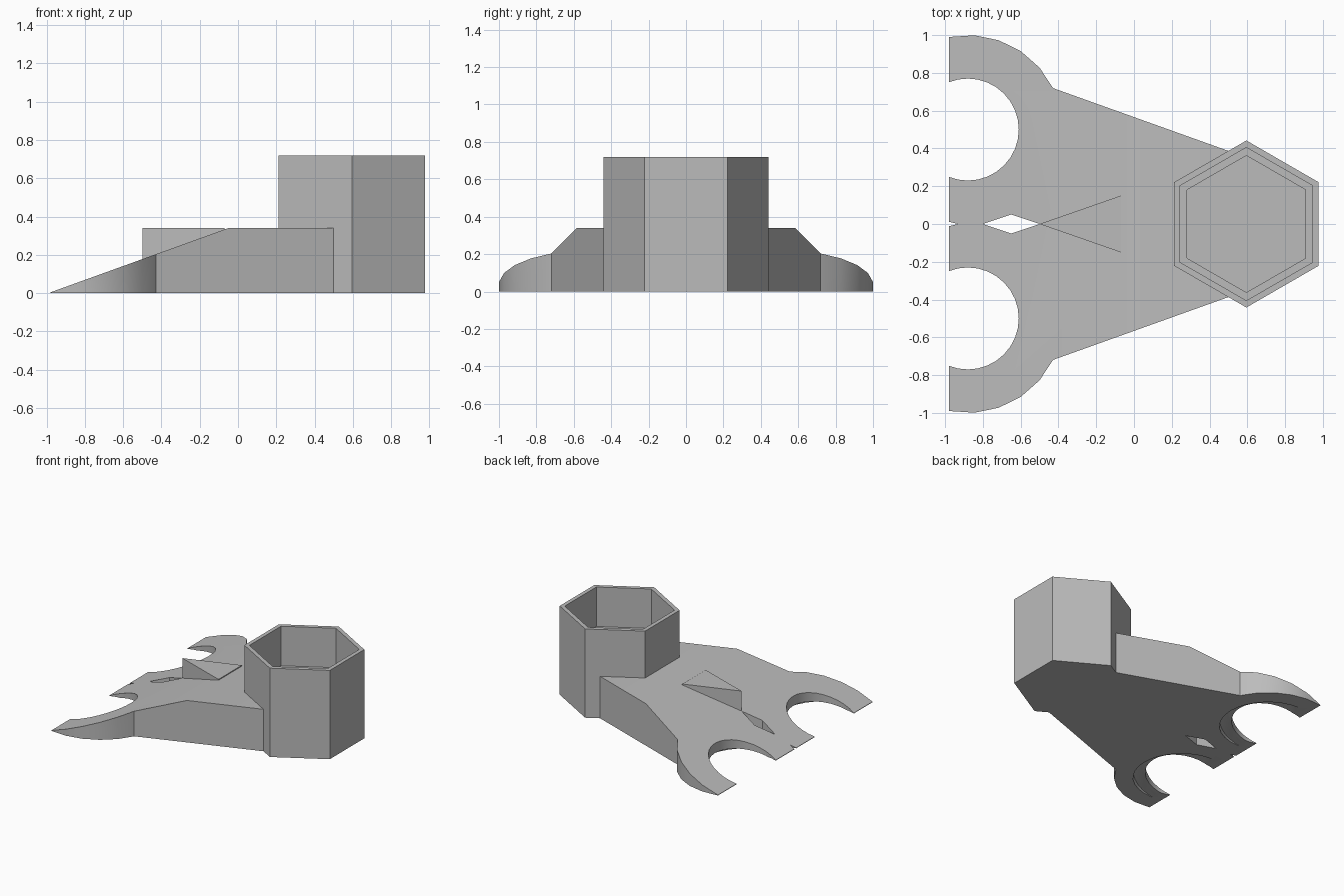
import bpy, bmesh
from math import sin, cos, pi, radians
from mathutils import Vector

if "Cube" in bpy.data.objects:
    bpy.data.objects.remove(bpy.data.objects["Cube"])

grey = bpy.data.materials.new("plain_grey")
grey.use_nodes = True
COLOUR = (0.5, 0.5, 0.5, 1)
grey.diffuse_color = COLOUR
for node in grey.node_tree.nodes:
    if node.type == 'BSDF_PRINCIPLED':
        node.inputs["Base Color"].default_value = COLOUR


def circle(cx, cy, r, n, start=0.0):
    return [(cx + r * cos(start + 2 * pi * i / n), cy + r * sin(start + 2 * pi * i / n))
            for i in range(n)]


def prism(name, outline, z0, z1, slope=None):
    """Extrude an outline; slope = (point, normal) trims everything above that plane."""
    bm = bmesh.new()
    face = bm.faces.new([bm.verts.new((x, y, z0)) for x, y in outline])
    top = bmesh.ops.extrude_face_region(bm, geom=[face])["geom"]
    bmesh.ops.translate(bm, vec=(0, 0, z1 - z0),
                        verts=[v for v in top if isinstance(v, bmesh.types.BMVert)])
    if slope:
        bmesh.ops.bisect_plane(bm, geom=bm.verts[:] + bm.edges[:] + bm.faces[:],
                               plane_co=slope[0], plane_no=slope[1], clear_outer=True)
        bmesh.ops.holes_fill(bm, edges=[e for e in bm.edges if e.is_boundary], sides=0)
    bmesh.ops.recalc_face_normals(bm, faces=bm.faces[:])
    mesh = bpy.data.meshes.new(name)
    bm.to_mesh(mesh)
    bm.free()
    mesh.materials.append(grey)
    obj = bpy.data.objects.new(name, mesh)
    bpy.context.collection.objects.link(obj)
    return obj


def cut(target, cutter):
    """Subtract the cutter, bake the result and discard the cutter."""
    cutter.hide_render = True
    mod = target.modifiers.new("cut", 'BOOLEAN')
    mod.operation = 'DIFFERENCE'
    mod.solver = 'EXACT'
    mod.object = cutter
    bpy.context.view_layer.update()
    deps = bpy.context.evaluated_depsgraph_get()
    baked = bpy.data.meshes.new_from_object(target.evaluated_get(deps))
    target.modifiers.clear()
    target.data = baked
    bpy.data.objects.remove(cutter)


# Sloped base plate with two rounded arms at the low end
ARM_X, ARM_Y, TOP, TIP = -0.88, 0.5, 0.34, -0.98
half = [(0.5, 0.387)]
half += [(ARM_X + 0.503 * cos(radians(a)), ARM_Y + 0.5 * sin(radians(a)))
         for a in range(26, 90, 15)]
half += [(TIP, 0.99), (TIP, 0.012)]
outline = half + [(-0.93, 0)] + [(x, -y) for x, y in reversed(half)]
ramp = (Vector((TIP, 0, 0.004)), Vector((-0.336, 0, 0.93)).normalized())
base = prism("base_plate", outline, 0, TOP, ramp)

# Round openings, with a tapering recess beneath each
for side in (1, -1):
    recess_plane = (Vector((-0.9, 0, 0)), Vector((-0.2, 0, 1)).normalized())
    cut(base, prism("recess_cutter", circle(ARM_X, side * ARM_Y, 0.36, 32),
                    -0.2, 0.3, recess_plane))
    cut(base, prism("opening_cutter", circle(ARM_X, side * ARM_Y, 0.27, 32), -0.3, 0.6))

# Diamond slot between the arms
cut(base, prism("slot_cutter", [(-0.8, 0), (-0.65, -0.05), (-0.5, 0), (-0.65, 0.05)], -0.3, 0.6))

# Pointed wedge with a level top, rising out of the slope
wedge = prism("pointed_wedge", [(-0.5, 0), (-0.07, -0.15), (-0.07, 0.15)], 0.12, TOP)

# Hexagonal cup with a stepped inside
HEX_X = 0.595
cup = prism("hexagonal_cup", circle(HEX_X, 0, 0.442, 6, pi / 2), 0, 0.72)
cut(cup, prism("cup_cutter", circle(HEX_X, 0, 0.405, 6, pi / 2), 0.4, 1))
cut(cup, prism("step_cutter", circle(HEX_X, 0, 0.362, 6, pi / 2), 0.345, 1))

# Smooth the round walls, keep the edges sharp
bpy.ops.object.select_all(action='DESELECT')
for part in (base, wedge, cup):
    part.select_set(True)
bpy.context.view_layer.objects.active = base
bpy.ops.object.shade_smooth_by_angle(angle=radians(20))
